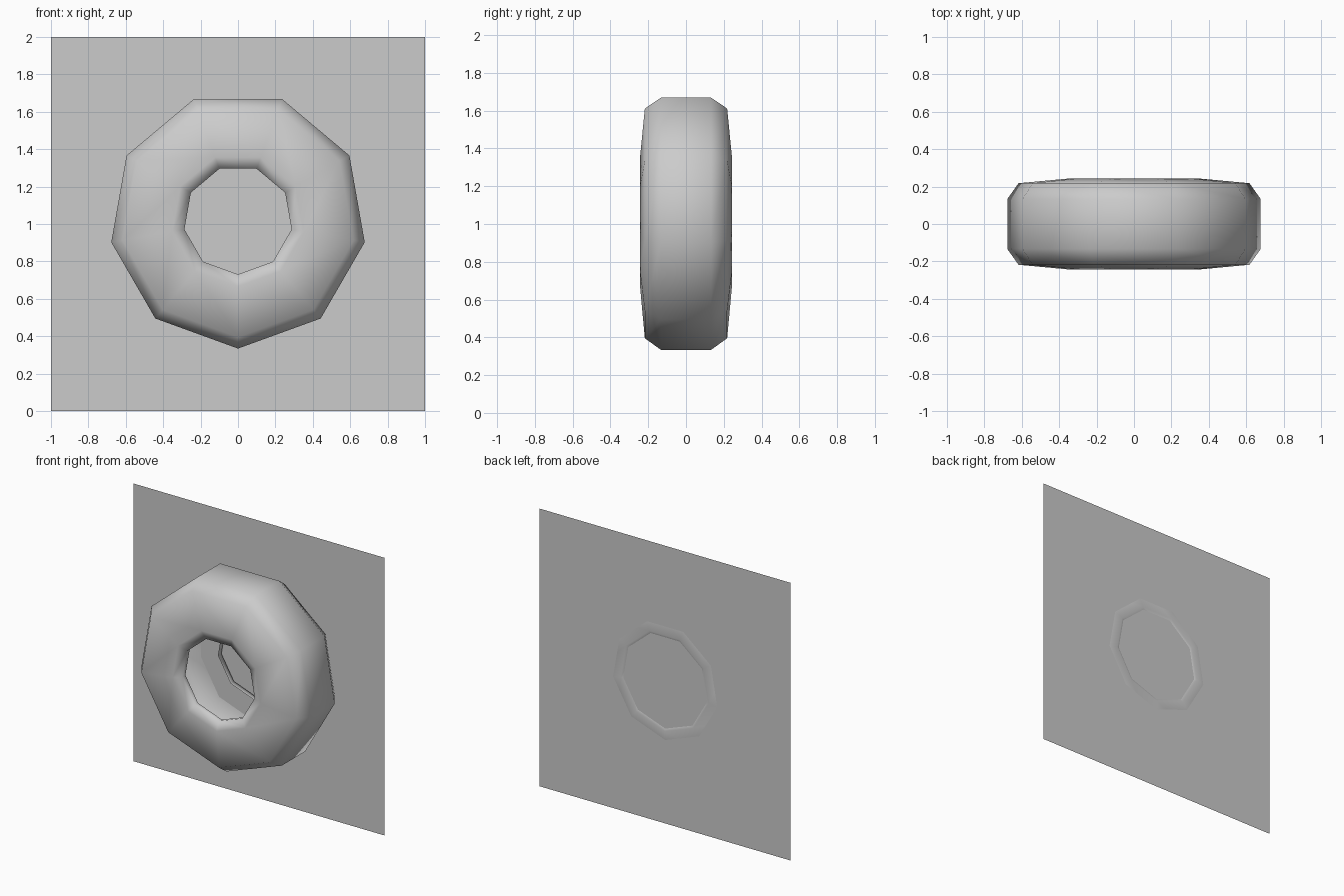
import bpy, bmesh, math

if "Cube" in bpy.data.objects:
    bpy.data.objects.remove(bpy.data.objects["Cube"])

def panel(name, half, y):
    """Upright square sheet centred on z = 1, facing the front."""
    bpy.ops.mesh.primitive_plane_add(size=2 * half, location=(0, y, 1),
                                     rotation=(math.pi / 2, 0, 0))
    bpy.context.object.name = name

# big back sheet and the smaller sheet just in front of it
panel("back_panel", 1.0, 0.237)
panel("inner_panel", 0.457, 0.231)

# nine-sided hollow tyre: half profile (radius, y), mirrored, open on the inside
SIDES, CENTRE_Z = 9, 1.022
half = [(0.294, 0.185), (0.291, 0.22), (0.356, 0.243), (0.627, 0.218), (0.688, 0.133)]
profile = [(r, -y) for r, y in half] + half[::-1]

bm = bmesh.new()
rings = []
for r, y in profile:
    angles = [math.radians(-90 + 360 * k / SIDES) for k in range(SIDES)]
    rings.append([bm.verts.new((r * math.cos(a), y, r * math.sin(a))) for a in angles])
for a, b in zip(rings, rings[1:]):
    for k in range(SIDES):
        n = (k + 1) % SIDES
        bm.faces.new((a[k], a[n], b[n], b[k])).smooth = True
bmesh.ops.recalc_face_normals(bm, faces=bm.faces)
mesh = bpy.data.meshes.new("tyre")
bm.to_mesh(mesh)
bm.free()
tyre = bpy.data.objects.new("tyre", mesh)
tyre.location.z = CENTRE_Z
bpy.context.collection.objects.link(tyre)
